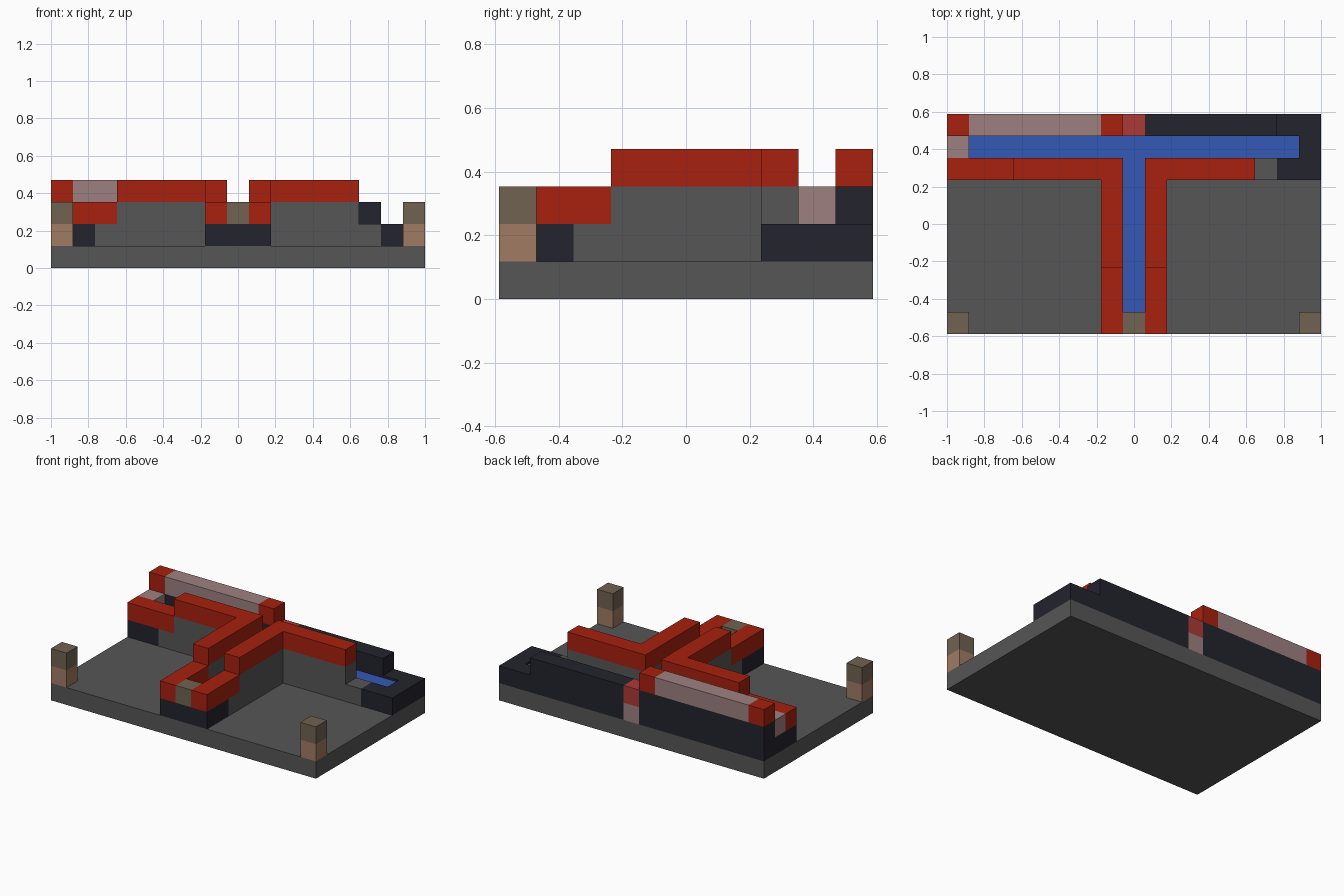
import bpy
import bmesh

cube = bpy.data.objects.get("Cube")
if cube:
    bpy.data.objects.remove(cube, do_unlink=True)

U = 2 / 17  # edge of one block; the base is 17 by 10 blocks


def material(name, hex_colour):
    """Flat material from an sRGB hex string."""
    srgb = [int(hex_colour[i:i + 2], 16) / 255 for i in (0, 2, 4)]
    rgba = [c / 12.92 if c < 0.04045 else ((c + 0.055) / 1.055) ** 2.4 for c in srgb] + [1]
    mat = bpy.data.materials.new(name)
    mat.use_nodes = True
    mat.diffuse_color = rgba
    mat.node_tree.nodes["Principled BSDF"].inputs["Base Color"].default_value = rgba
    return mat


grey = material("stone grey", "565656")
dark = material("dark slate", "23232d")
red = material("brick red", "a8210f")
pink = material("dusty pink", "9e8080")
rose = material("rose red", "aa3a36")
tan = material("tan", "a07b64")
brown = material("brown", "706251")
blue = material("water blue", "3458b6")


def blocks(name, mat, x, y, z):
    """Box spanning block ranges (start, end) along each axis."""
    bm = bmesh.new()
    bmesh.ops.create_cube(bm, size=1)
    for v in bm.verts:
        for axis, span, shift in ((0, x, 8.5), (1, y, 5), (2, z, 0)):
            v.co[axis] = (span[v.co[axis] > 0] - shift) * U
    mesh = bpy.data.meshes.new(name)
    bm.to_mesh(mesh)
    bm.free()
    mesh.materials.append(mat)
    obj = bpy.data.objects.new(name, mesh)
    bpy.context.collection.objects.link(obj)


# Ground slab and corner posts
blocks("base_slab", grey, (0, 17), (0, 10), (0, 1))
for side, x in (("right", 0), ("left", 16)):
    blocks(side + "_post_lower", tan, (x, x + 1), (0, 1), (1, 2))
    blocks(side + "_post_upper", brown, (x, x + 1), (0, 1), (2, 3))

# Walls of the channel leading to the front
for side, x in (("right", 7), ("left", 9)):
    span = (x, x + 1)
    blocks(side + "_channel_foot", dark, span, (0, 2), (1, 2))
    blocks(side + "_channel_step", grey, span, (2, 3), (1, 2))
    blocks(side + "_channel_wall", grey, span, (3, 8), (1, 3))
    blocks(side + "_channel_low_rail", red, span, (0, 3), (2, 3))
    blocks(side + "_channel_high_rail", red, span, (3, 8), (3, 4))
blocks("channel_end_foot", dark, (8, 9), (0, 1), (1, 2))
blocks("channel_end_cap", brown, (8, 9), (0, 1), (2, 3))

# Front walls of the cross channel
blocks("right_cross_wall", grey, (3, 7), (7, 8), (1, 3))
blocks("right_cross_step", grey, (2, 3), (7, 8), (1, 2))
blocks("right_cross_foot", dark, (0, 2), (7, 8), (1, 2))
blocks("right_cross_low_rail", red, (0, 3), (7, 8), (2, 3))
blocks("right_cross_high_rail", red, (3, 7), (7, 8), (3, 4))
blocks("left_cross_wall", grey, (10, 14), (7, 8), (1, 3))
blocks("left_cross_step", grey, (14, 15), (7, 8), (1, 2))
blocks("left_cross_foot", dark, (15, 17), (7, 8), (1, 2))
blocks("left_cross_rail", red, (10, 14), (7, 8), (3, 4))

# Ends of the cross channel
blocks("right_end_foot", dark, (0, 1), (8, 9), (1, 2))
blocks("right_end_cap", pink, (0, 1), (8, 9), (2, 3))
blocks("left_end_foot", dark, (16, 17), (8, 9), (1, 2))

# Back wall with its rail and coloured centre column
blocks("right_back_wall", dark, (0, 8), (9, 10), (1, 3))
blocks("left_back_wall", dark, (9, 15), (9, 10), (1, 3))
blocks("left_back_step", dark, (15, 17), (9, 10), (1, 2))
blocks("back_column_lower", pink, (8, 9), (9, 10), (1, 2))
blocks("back_column_upper", rose, (8, 9), (9, 10), (2, 3))
blocks("back_rail", pink, (1, 7), (9, 10), (3, 4))
blocks("back_rail_outer_end", red, (0, 1), (9, 10), (3, 4))
blocks("back_rail_inner_end", red, (7, 8), (9, 10), (3, 4))

# Water, slightly below the rim of the lowest blocks
blocks("cross_water", blue, (1, 16), (8, 9), (1, 1.88))
blocks("front_water", blue, (8, 9), (1, 8), (1, 1.88))
